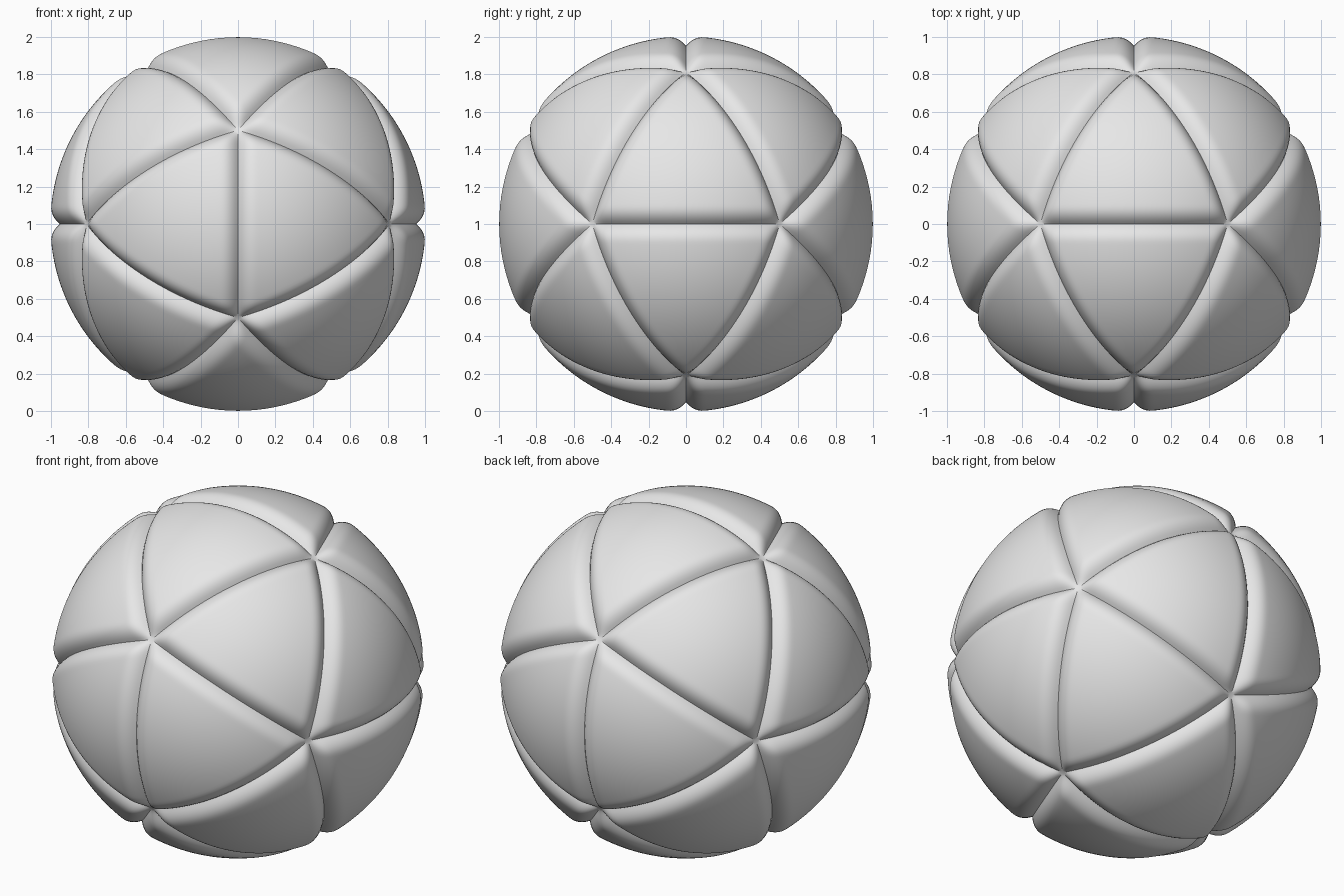
import bpy, bmesh, math
from mathutils import Vector

cube = bpy.data.objects.get("Cube")
if cube:
    bpy.data.objects.remove(cube)

GROOVE_RADIUS, PUFF, SHOULDER = 0.952, 0.051, 0.1
PHI = (1 + math.sqrt(5)) / 2

# Twelve corners where the panels meet
corners = []
for a in (-1, 1):
    for b in (-PHI, PHI):
        corners += [Vector(c).normalized() for c in ((b, a, 0), (0, b, a), (a, 0, b))]

bm = bmesh.new()
for c in corners:
    bm.verts.new(c)
bmesh.ops.convex_hull(bm, input=bm.verts[:])
bmesh.ops.subdivide_edges(bm, edges=bm.edges[:], cuts=63, use_grid_fill=True)
bmesh.ops.triangulate(bm, faces=bm.faces[:])


def rise(distance):
    """Rounded shoulder: 0 in the groove, 1 on the panel."""
    t = min(distance / SHOULDER, 1)
    return 1 - (1 - t) ** 2.3


# Puff each of the twenty panels out from its three grooves
for v in bm.verts:
    p = v.co.normalized()
    a, b, c = sorted(corners, key=p.dot)[-3:]
    height = 1
    for m, n in ((a, b), (b, c), (c, a)):
        height *= rise(abs(m.cross(n).normalized().dot(p)))
    v.co = p * (GROOVE_RADIUS + PUFF * height) + Vector((0, 0, 1))
bmesh.ops.recalc_face_normals(bm, faces=bm.faces[:])

mesh = bpy.data.meshes.new("panelled_ball")
bm.to_mesh(mesh)
bm.free()
ball = bpy.data.objects.new("panelled_ball", mesh)
bpy.context.collection.objects.link(ball)

# Plain light grey
grey = bpy.data.materials.new("light_grey")
grey.use_nodes = True
grey.diffuse_color = (0.8, 0.8, 0.8, 1)
grey.node_tree.nodes["Principled BSDF"].inputs["Base Color"].default_value = (0.8, 0.8, 0.8, 1)
mesh.materials.append(grey)

# Smooth panels, crisp grooves
bpy.ops.object.select_all(action="DESELECT")
ball.select_set(True)
bpy.context.view_layer.objects.active = ball
bpy.ops.object.shade_smooth_by_angle(angle=math.radians(30))
